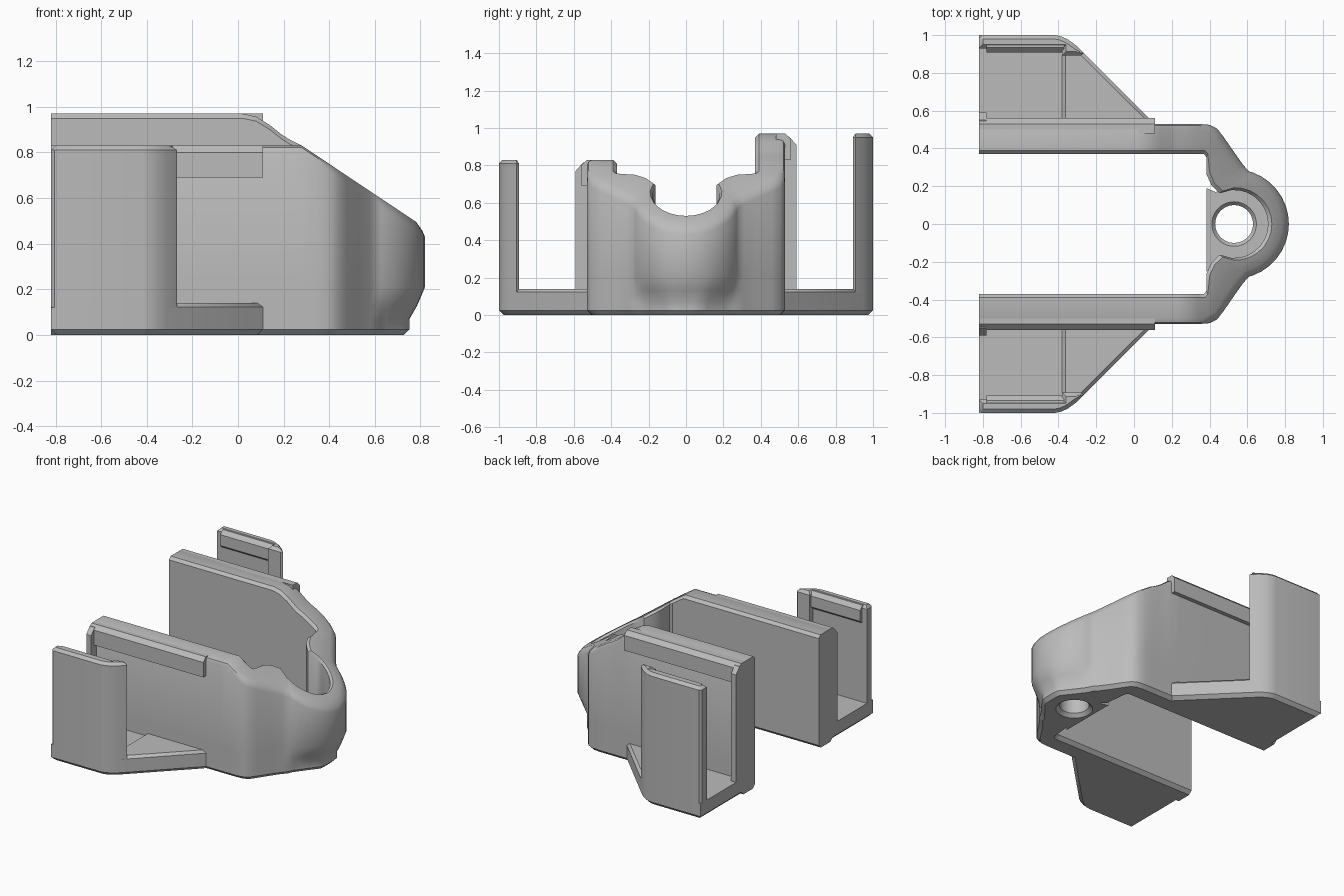
import bpy, bmesh, math
from mathutils import Vector

if "Cube" in bpy.data.objects:
    bpy.data.objects.remove(bpy.data.objects["Cube"])

grey = bpy.data.materials.new("plain_grey")
grey.use_nodes = True
colour = (0.5, 0.5, 0.5, 1)
grey.diffuse_color = colour
grey.node_tree.nodes["Principled BSDF"].inputs["Base Color"].default_value = colour

CENTRE = Vector((0.53, 0))   # screw hole position
EDGE = 0.025                 # chamfer size


def finish(name, bm):
    bmesh.ops.recalc_face_normals(bm, faces=bm.faces)
    mesh = bpy.data.meshes.new(name)
    bm.to_mesh(mesh)
    bm.free()
    mesh.materials.append(grey)
    ob = bpy.data.objects.new(name, mesh)
    bpy.context.collection.objects.link(ob)
    bpy.ops.object.select_all(action='DESELECT')
    ob.select_set(True)
    bpy.context.view_layer.objects.active = ob
    bpy.ops.object.shade_smooth_by_angle(angle=math.radians(35))
    return ob


def loft(name, sections, closed=False):
    """Join equal-length closed sections with quads."""
    bm = bmesh.new()
    rings = [[bm.verts.new(p) for p in s] for s in sections]
    n = len(rings[0])
    pairs = list(zip(rings, rings[1:]))
    if closed:
        pairs.append((rings[-1], rings[0]))
    else:
        bm.faces.new(rings[0])
        bm.faces.new(rings[-1])
    for a, b in pairs:
        for i in range(n):
            j = (i + 1) % n
            bm.faces.new((a[i], a[j], b[j], b[i]))
    return finish(name, bm)


def inset(outline, d):
    """Move every side of an outline inward by d."""
    pts = [Vector(p) for p in outline]
    n = len(pts)
    area = sum(pts[i - 1].cross(pts[i]) for i in range(n))
    turn = 1 if area > 0 else -1
    out = []
    for i, p in enumerate(pts):
        e1 = (p - pts[i - 1]).normalized()
        e2 = (pts[(i + 1) % n] - p).normalized()
        n1 = Vector((-e1.y, e1.x)) * turn
        n2 = Vector((-e2.y, e2.x)) * turn
        out.append(p + (n1 + n2) * d / max(0.3, 1 + n1.dot(n2)))
    return out


def prism(name, outline, side, z0, z1, low=0, high=0):
    """Upright prism with optional chamfers, mirrored by side."""
    levels = [(low, z0)] if low else []
    levels += [(0, z0 + low), (0, z1 - high)]
    if high:
        levels.append((high, z1))
    loft(name, [[(p.x, p.y * side, z) for p in inset(outline, d)] for d, z in levels])


def bar(name, profile, side, x0, x1):
    """Profile in y and z, run along x."""
    loft(name, [[(x, y * side, z) for y, z in profile] for x in (x0, x1)])


def top_height(x, side):
    """Height of the wall: level, an eased drop on the tall arm, then a slope."""
    slope = 0.83 - 0.667 * (x - 0.28)
    if x >= 0.28:
        return slope
    if side < 0:
        return 0.83
    steps = [(0.02, 0.97), (0.08, 0.957), (0.14, 0.92), (0.19, 0.88), (0.23, 0.855), (0.28, 0.83)]
    if x <= steps[0][0]:
        return steps[0][1]
    for (xa, za), (xb, zb) in zip(steps, steps[1:]):
        if x <= xb:
            return za + (zb - za) * (x - xa) / (xb - xa)


def polar(r, degrees):
    a = math.radians(degrees)
    return CENTRE + Vector((math.cos(a), math.sin(a))) * r


# Wall stations for one half: outer point, inner point, outer point at the foot
stations = []
for x in (-0.82, 0.02, 0.08, 0.14, 0.19, 0.23, 0.28, 0.34):
    stations.append((Vector((x, 0.53)), Vector((x, 0.37)), None))
corner = [((0.40, 0.525), (0.37, 0.37)), ((0.44, 0.505), (0.383, 0.355)),
          ((0.475, 0.46), (0.385, 0.31)), ((0.53, 0.38), (0.385, 0.26)),
          ((0.58, 0.31), (0.41, 0.205)), ((0.61, 0.278), (0.454, 0.163))]
stations += [(Vector(o), Vector(i), None) for o, i in corner]
for a in (70, 60, 50, 40, 30, 20, 10, 0):
    foot = 0.222 / max(math.cos(math.radians(a)), math.cos(math.radians(a - 36.9)))
    stations.append((polar(0.29, a), polar(0.18, a * 1.35), polar(foot, a)))


def wall_section(station, side):
    outer, inner, foot = station
    foot = foot or outer
    u = (outer - inner).normalized()
    under = EDGE if inner.x < 0.386 else 0.001
    rim = 0.03 if outer.x < 0.35 else 0.04
    ti, to = inner + u * 0.02, outer - u * rim
    pts = [(inner + u * under, 0), (inner, under),
           (inner, top_height(inner.x, side) - 0.02), (ti, top_height(ti.x, side)),
           (to, top_height(to.x, side)),
           (outer - u * rim * 0.3, top_height(outer.x, side) - rim * 0.3),
           (outer, top_height(outer.x, side) - rim),
           (outer, 0.21), ((outer + foot) / 2, 0.13), (foot, 0.07),
           (foot, EDGE), (foot - u * EDGE, 0)]
    return [(p.x, p.y * side, z) for p, z in pts]


sections = [wall_section(s, 1) for s in stations]
sections += [wall_section(s, -1) for s in reversed(stations[:-1])]
loft("curved_wall", sections)

# Floor of the screw pocket with a chamfered through hole
floor = []
for k in range(48):
    a = k * 7.5
    c = math.cos(math.radians(a))
    reach = 0.195 if c > -0.5 else 0.145 / -c
    ring = [(0.125, 0), (0.1, EDGE), (0.1, 0.18), (0.118, 0.2), (reach, 0.2), (reach, 0)]
    floor.append([(*polar(r, a), z) for r, z in ring])
loft("screw_pocket_floor", floor, closed=True)

# Side channels: floor, outer plate, retaining lips and end rib
bend = [(-0.42, 1), (-0.385, 0.993), (-0.35, 0.977), (-0.31, 0.948)]
for side, label, h in ((1, "left", 0.97), (-1, "right", 0.83)):
    prism(label + "_channel_floor",
          [(-0.82, 0.45), (-0.82, 1)] + bend + [(0.11, 0.53), (0.11, 0.45)],
          side, 0, 0.12, low=EDGE)
    prism(label + "_channel_step",
          [(-0.38, 0.45), (-0.38, 0.95), (-0.31, 0.948), (0.11, 0.53), (0.11, 0.45)],
          side, 0.1, 0.14, high=0.018)
    prism(label + "_outer_plate",
          [(-0.82, 0.93), (-0.82, 0.985), (-0.805, 1)] + bend
          + [(-0.267, 0.905), (-0.28, 0.893), (-0.38, 0.893), (-0.38, 0.93)],
          side, EDGE, h, high=0.02)
    bar(label + "_plate_lip",
        [(0.95, h - 0.15), (0.93, h - 0.13), (0.908, h - 0.11), (0.908, h - 0.03),
         (0.935, h - 0.002), (0.95, h - 0.002)],
        side, -0.78, -0.37)
    bar(label + "_arm_lip",
        [(0.48, h - 0.14), (0.56, h - 0.14), (0.56, h - 0.03), (0.53, h), (0.48, h)],
        side, -0.82, 0.11)
    bar(label + "_end_rib",
        [(0.48, 0.08), (0.59, 0.08), (0.59, h - 0.06), (0.55, h - 0.015), (0.48, h - 0.015)],
        side, -0.82, -0.78)
